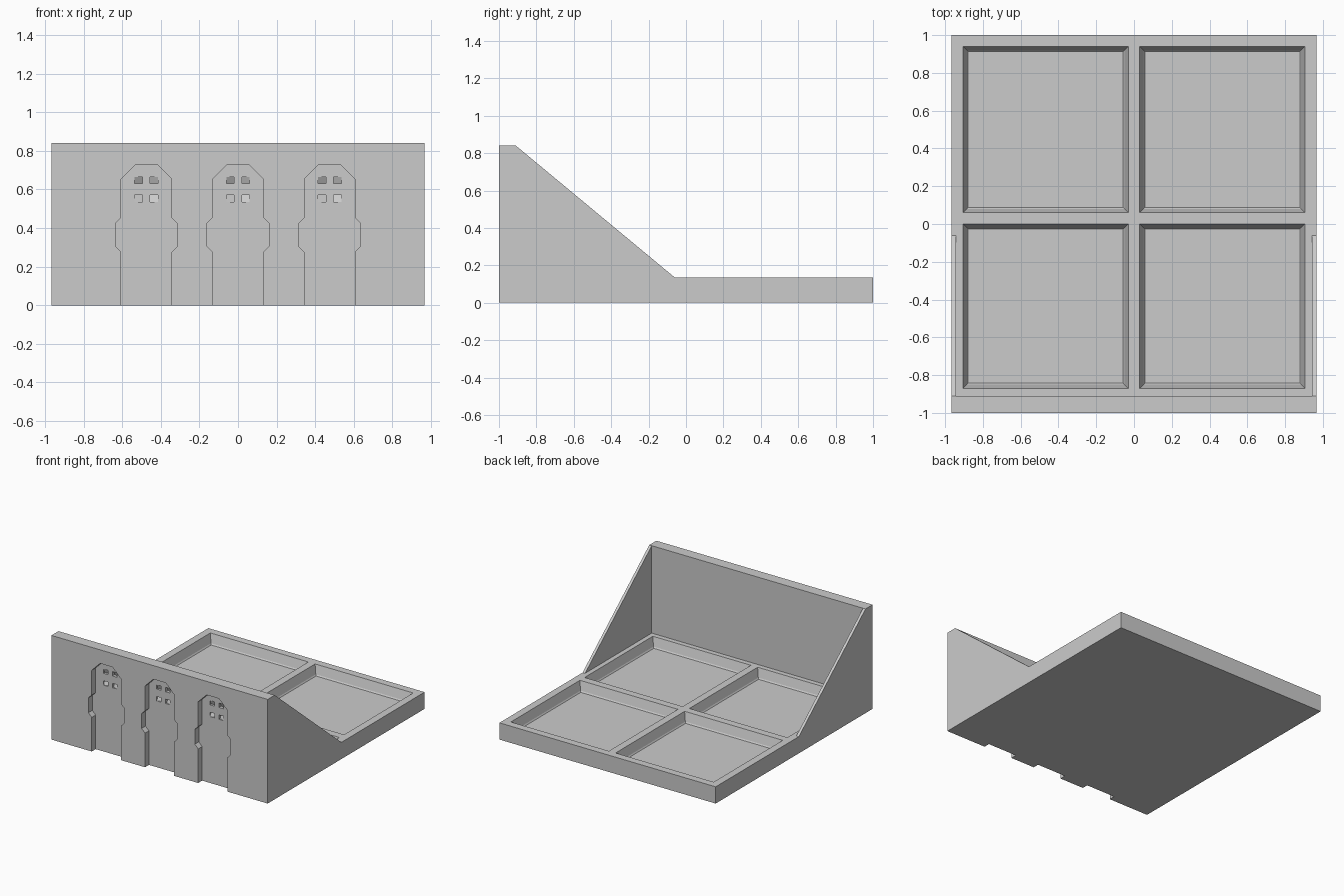
import bpy, bmesh
from mathutils import Vector

cube = bpy.data.objects.get("Cube")
if cube:
    bpy.data.objects.remove(cube, do_unlink=True)

grey = bpy.data.materials.new("plain_grey")
grey.use_nodes = True
colour = (0.6, 0.6, 0.6, 1)
grey.diffuse_color = colour
grey.node_tree.nodes["Principled BSDF"].inputs["Base Color"].default_value = colour

HALF_W, RIM = 0.965, 0.135


def loft(name, rings):
    """Closed solid through matching rings of points."""
    bm = bmesh.new()
    loops = [[bm.verts.new(p) for p in ring] for ring in rings]
    n = len(loops[0])
    for a, b in zip(loops, loops[1:]):
        for i in range(n):
            j = (i + 1) % n
            bm.faces.new((a[i], a[j], b[j], b[i]))
    bm.faces.new(loops[0])
    bm.faces.new(loops[-1])
    bmesh.ops.recalc_face_normals(bm, faces=bm.faces)
    mesh = bpy.data.meshes.new(name)
    bm.to_mesh(mesh)
    bm.free()
    mesh.materials.append(grey)
    obj = bpy.data.objects.new(name, mesh)
    bpy.context.collection.objects.link(obj)
    return obj


def rect(x0, x1, y0, y1, z):
    return [(x0, y0, z), (x1, y0, z), (x1, y1, z), (x0, y1, z)]


def carve(target, cutters):
    """Subtract the cutters, then remove them."""
    for cutter in cutters:
        cutter.hide_render = True
        mod = target.modifiers.new("carve", "BOOLEAN")
        mod.operation = "DIFFERENCE"
        mod.solver = "EXACT"
        mod.object = cutter
    graph = bpy.context.evaluated_depsgraph_get()
    mesh = bpy.data.meshes.new_from_object(target.evaluated_get(graph))
    target.modifiers.clear()
    target.data = mesh
    for cutter in cutters:
        bpy.data.objects.remove(cutter, do_unlink=True)


# Body: side profile across the full width
side = [(-1, 0), (1, 0), (1, RIM), (-0.06, RIM), (-0.91, 0.84), (-1, 0.84)]
body = loft("tray_and_walls", [[(x, y, z) for y, z in side] for x in (-HALF_W, HALF_W)])

# Space between the thin sloping side walls
cutters = [loft("inner_space", [rect(-0.943, 0.943, -0.91, -0.05, z) for z in (RIM, 1)])]

# Four sunken panels with steep edges
for x0, x1 in ((-0.905, -0.03), (0.03, 0.905)):
    for y0, y1 in ((-0.87, 0.0), (0.06, 0.94)):
        steps = [(0, 0.2), (0, RIM), (0.02, 0.065), (0.027, 0.055)]
        cutters.append(loft("panel_cutter", [
            rect(x0 + d, x1 - d, y0 + d, y1 - d, z) for d, z in steps]))

# Three arched doorway recesses with side bulges
DEPTH = 0.05
half = [(0.13, -0.1), (0.13, 0.275), (0.16, 0.305), (0.16, 0.425),
        (0.13, 0.455), (0.13, 0.655), (0.055, 0.73)]
outline = half + [(-x, z) for x, z in reversed(half)]
doors = (-0.475, 0, 0.475)
for cx in doors:
    cutters.append(loft("door_cutter", [
        [(cx + x, y, z) for x, z in outline] for y in (-1.1, -1 + DEPTH)]))
carve(body, cutters)

# Window panes: hollows deepest next to the cross bars
panes = []
face_y = -1 + DEPTH
for cx in doors:
    for sx in (-1, 1):
        for sz in (-1, 1):
            square = [(0.02, 0.03), (0.06, 0.03), (0.06, 0.065), (0.02, 0.065)]
            depths = (0.03, 0.015, 0.001, 0.015)
            front = [(cx + sx * x, face_y - 0.02, 0.6 + sz * z) for x, z in square]
            back = [(p[0], face_y + d, p[2]) for p, d in zip(front, depths)]
            panes.append(loft("pane_cutter", [front, back]))
carve(body, panes)
